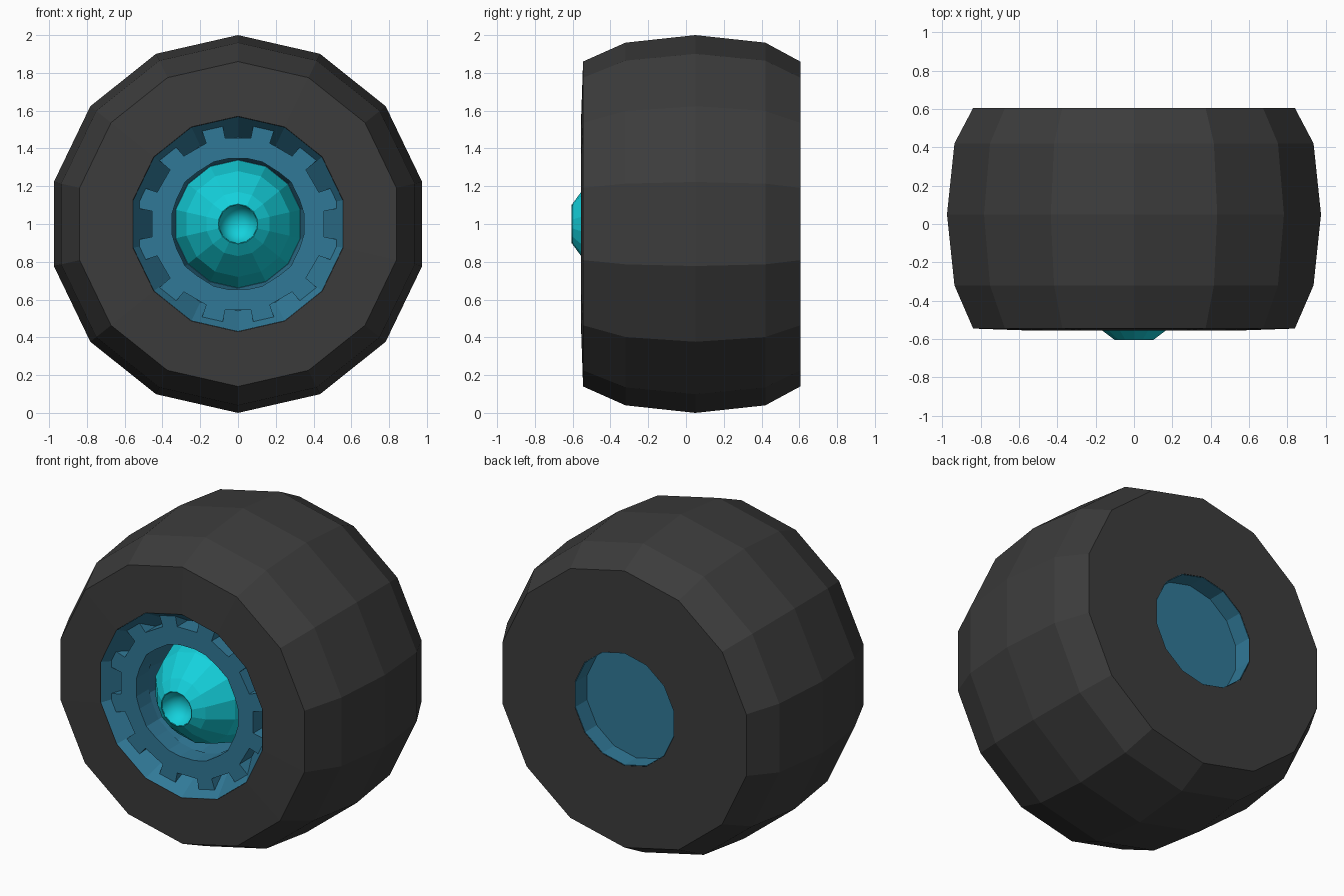
import bpy, bmesh
from math import sin, cos, pi, radians

if "Cube" in bpy.data.objects:
    bpy.data.objects.remove(bpy.data.objects["Cube"])

SIDES = 14
CENTRE_Z = 1.0


def material(name, rgb):
    m = bpy.data.materials.new(name)
    m.diffuse_color = (*rgb, 1)
    m.use_nodes = True
    m.node_tree.nodes["Principled BSDF"].inputs["Base Color"].default_value = m.diffuse_color
    return m


rubber = material("rubber", (0.045, 0.045, 0.045))
blue = material("rim_blue", (0.03, 0.19, 0.31))
cyan = material("hub_cyan", (0.007, 0.64, 0.72))


def polar(r, a, y):
    # angle measured from straight up, around the y axis
    return (r * sin(a), y, CENTRE_Z + r * cos(a))


def finish(bm, name, mat):
    bmesh.ops.recalc_face_normals(bm, faces=bm.faces[:])
    me = bpy.data.meshes.new(name)
    bm.to_mesh(me)
    bm.free()
    me.materials.append(mat)
    ob = bpy.data.objects.new(name, me)
    bpy.context.collection.objects.link(ob)
    return ob


def lathe(name, profile, mat, sides=SIDES, closed=False):
    # revolve (radius, y) points around the axle
    bm = bmesh.new()
    rings = []
    for r, y in profile:
        if r == 0:
            rings.append([bm.verts.new((0, y, CENTRE_Z))] * sides)
        else:
            rings.append([bm.verts.new(polar(r, 2 * pi * i / sides, y)) for i in range(sides)])
    pairs = list(zip(rings, rings[1:]))
    if closed:
        pairs.append((rings[-1], rings[0]))
    for a, b in pairs:
        for i in range(sides):
            j = (i + 1) % sides
            bm.faces.new(list(dict.fromkeys((a[i], a[j], b[j], b[i]))))
    return finish(bm, name, mat)


# Tyre: barrel tread, flat sidewalls, hidden bore
lathe("tyre", [(0.57, -0.555), (0.86, -0.545), (0.96, -0.32), (1.0, 0.05), (0.96, 0.42),
               (0.86, 0.605), (0.35, 0.605), (0.57, 0.2)], rubber, closed=True)

# Rim: conical front wall, hub recess and shallow cup at the back
lathe("rim", [(0, -0.24), (0.34, -0.24), (0.358, -0.38), (0.46, -0.38), (0.569, -0.554),
              (0.569, 0.2), (0.349, 0.604), (0.346, 0.604), (0.346, 0.49), (0, 0.49)], blue)


# Notched ring: twelve teeth set into the conical front wall
def notched_ring(front, back):
    def inner_radius(a):
        step = 2 * pi / SIDES
        return 0.358 * cos(step / 2) / cos(a % step - step / 2)

    bm = bmesh.new()
    outer, inner = [], []
    for k in range(12):
        base = 2 * pi * k / 12
        for r, off in ((0.55, -9), (0.46, -8.5), (0.46, 8.5), (0.55, 9)):
            a = base + radians(off)
            outer.append(bm.verts.new(polar(r, a, front)))
            inner.append(bm.verts.new(polar(inner_radius(a), a, front)))
    n = len(outer)
    faces = [bm.faces.new((outer[i], outer[(i + 1) % n], inner[(i + 1) % n], inner[i]))
             for i in range(n)]
    ext = bmesh.ops.extrude_face_region(bm, geom=faces, use_keep_orig=True)
    for v in ext["geom"]:
        if isinstance(v, bmesh.types.BMVert):
            v.co.y = back
    finish(bm, "notched_ring", blue)


notched_ring(-0.5, -0.38)

# Hub: faceted dome with a bored tip
lathe("hub", [(0, -0.235), (0.338, -0.241), (0.28, -0.42), (0.17, -0.555), (0.106, -0.602),
              (0.102, -0.602), (0.102, -0.49), (0, -0.49)], cyan)

# Hub socket: smooth round dimple in the tip
socket = lathe("hub_socket", [(0, -0.5), (0.095, -0.5), (0.103, -0.605), (0.092, -0.57),
                              (0.07, -0.54), (0.04, -0.52), (0, -0.515)], cyan, sides=28)
for p in socket.data.polygons:
    p.use_smooth = True
socket.data.set_sharp_from_angle(angle=radians(40))
